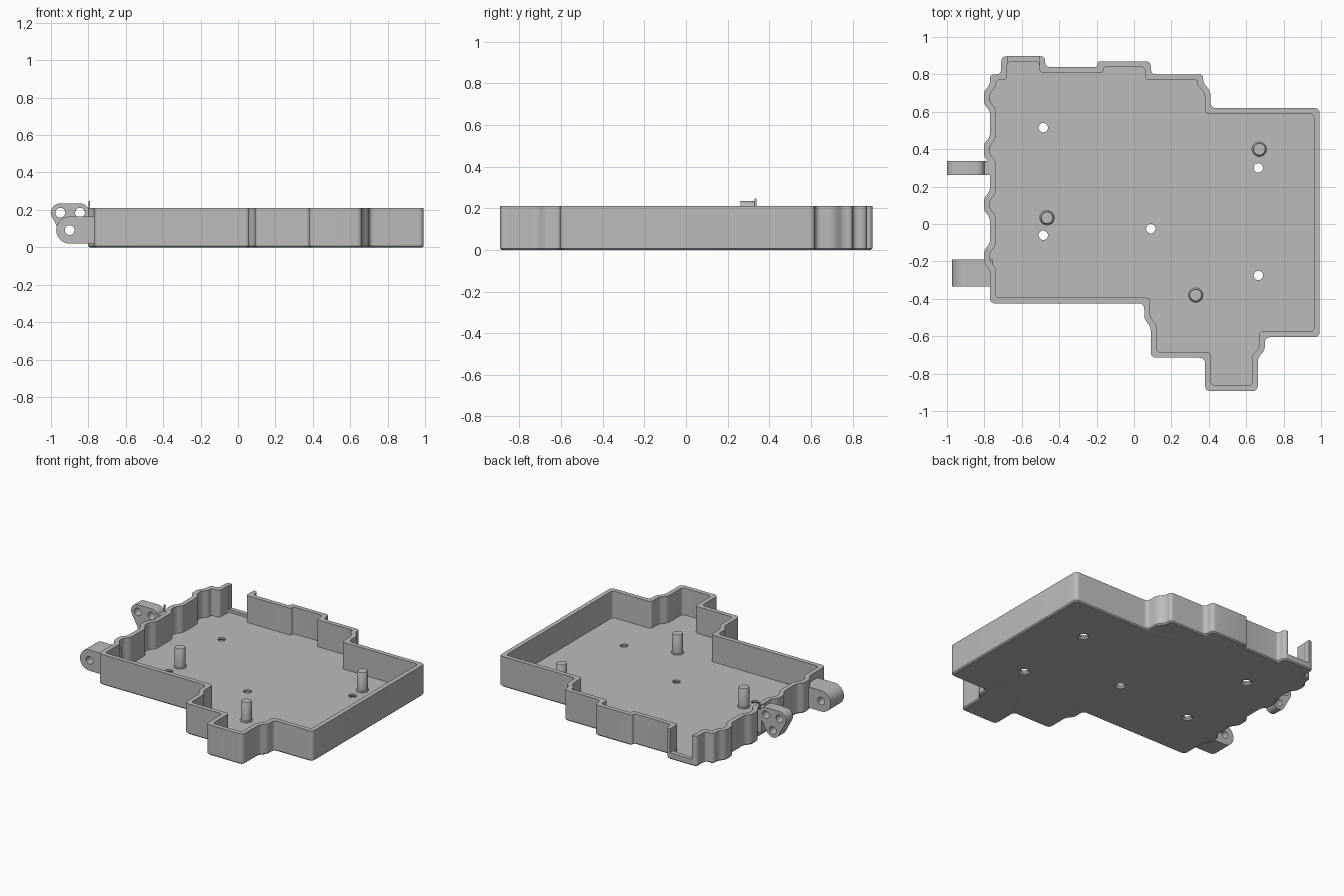
import bpy, bmesh, math
from mathutils import Vector, Matrix

if "Cube" in bpy.data.objects:
    bpy.data.objects.remove(bpy.data.objects["Cube"])

grey = bpy.data.materials.new("plain grey")
grey.use_nodes = True
COLOUR = (0.5, 0.5, 0.5, 1)
grey.diffuse_color = COLOUR
grey.node_tree.nodes["Principled BSDF"].inputs["Base Color"].default_value = COLOUR

WALL, TOP, FLOOR, CHAMFER = 0.031, 0.21, 0.025, 0.008


def finish(name, bm):
    bmesh.ops.recalc_face_normals(bm, faces=bm.faces)
    mesh = bpy.data.meshes.new(name)
    bm.to_mesh(mesh)
    bm.free()
    mesh.materials.append(grey)
    obj = bpy.data.objects.new(name, mesh)
    bpy.context.collection.objects.link(obj)
    return obj


def activate(obj):
    bpy.ops.object.select_all(action='DESELECT')
    obj.select_set(True)
    bpy.context.view_layer.objects.active = obj


def smooth(obj):
    activate(obj)
    bpy.ops.object.shade_smooth_by_angle(angle=math.radians(32))


def cut(target, cutter):
    mod = target.modifiers.new("cut", 'BOOLEAN')
    mod.operation, mod.solver, mod.object = 'DIFFERENCE', 'EXACT', cutter
    activate(target)
    bpy.ops.object.modifier_apply(modifier=mod.name)
    bpy.data.objects.remove(cutter)


def box(name, lo, hi):
    bm = bmesh.new()
    lo, hi = Vector(lo), Vector(hi)
    bmesh.ops.create_cube(bm, size=1, matrix=Matrix.Translation((lo + hi) / 2) @ Matrix.Diagonal((*(hi - lo), 1)))
    return finish(name, bm)


def lathe(name, centre, profile, axis='Z', n=32):
    """Solid of stacked circles: profile is (radius, distance along axis)."""
    bm = bmesh.new()
    rings = []
    for r, h in profile:
        ring = []
        for i in range(n):
            a = math.tau * i / n
            p = (r * math.cos(a), r * math.sin(a), h)
            ring.append(bm.verts.new(Vector(centre) + Vector(p if axis == 'Z' else (p[0], h, p[1]))))
        rings.append(ring)
    skin(bm, rings)
    return finish(name, bm)


def skin(bm, rings):
    for a, b in zip(rings, rings[1:]):
        for i in range(len(a)):
            j = (i + 1) % len(a)
            bm.faces.new((a[i], a[j], b[j], b[i]))
    bm.faces.new(rings[0])
    bm.faces.new(rings[-1])


def inset(points, d):
    """Move every edge of a counter-clockwise outline inwards by d."""
    out = []
    for i, p in enumerate(points):
        u = (p - points[i - 1]).normalized()
        v = (points[(i + 1) % len(points)] - p).normalized()
        n1, n2 = Vector((-u.y, u.x)), Vector((-v.y, v.x))
        out.append(p + (n1 + n2) * d / (1 + n1.dot(n2)))
    return out


def rounded(points, r, steps=5):
    out = []
    for i, p in enumerate(points):
        a, b = points[i - 1] - p, points[(i + 1) % len(points)] - p
        k = min(r, 0.45 * a.length, 0.45 * b.length)
        s, e = p + a.normalized() * k, p + b.normalized() * k
        for t in (j / steps for j in range(steps + 1)):
            out.append(s * (1 - t) ** 2 + p * 2 * t * (1 - t) + e * t * t)
    return out


# Outline of the tray, counter-clockwise from the front left corner of the plan
outline = [(-.77, -.425), (.055, -.425), (.055, -.51), (.09, -.55), (.09, -.715), (.38, -.715),
           (.38, -.893), (.662, -.893), (.662, -.715), (.70, -.675), (.70, -.605), (.993, -.605),
           (.993, .62), (.41, .62), (.41, .71), (.37, .755), (.37, .80), (.09, .80), (.09, .87),
           (-.195, .87), (-.195, .84), (-.475, .84), (-.475, .897), (-.71, .897), (-.71, .80),
           (-.77, .80)]
# Four outward ribs down the hinge side
for y in (.675, .395, .105, -.175):
    outline += [(-.77, y + .07), (-.802, y + .035), (-.802, y - .035), (-.77, y - .07)]
outline = [Vector(p) for p in outline]

# Tray: chamfered base, wall and inner floor in one skin
bm = bmesh.new()
rings = []
for d, r, z in ((CHAMFER, .025, 0), (0, .03, CHAMFER), (0, .03, TOP), (WALL, .022, TOP), (WALL, .022, FLOOR)):
    rings.append([bm.verts.new((p.x, p.y, z)) for p in rounded(inset(outline, d), r)])
skin(bm, rings)
tray = finish("tray", bm)

# Cable slot in the back wall
cut(tray, box("slot_cutter", (-.675, .80, .045), (-.505, .95, .3)))

# Countersunk screw holes
for x, y in ((-.485, .515), (.665, .30), (-.485, -.06), (.09, -.025), (.665, -.275)):
    cut(tray, lathe("hole_cutter", (x, y, 0), ((.036, -.01), (.036, .002), (.025, .013), (.025, .06))))
smooth(tray)

# Mounting posts with a small foot and a chamfered tip
for i, (x, y) in enumerate(((.67, .40), (-.465, .033), (.33, -.38))):
    smooth(lathe(f"post_{i + 1}", (x, y, 0),
                 ((.039, .015), (.039, .03), (.034, .035), (.034, .155), (.031, .16))))


def lug(name, circles, y0, y1, extra=()):
    """Rounded plate wrapped around circles in the xz plane."""
    bm = bmesh.new()
    for y in (y0, y1):
        for x, z, r in circles:
            for i in range(40):
                a = math.tau * i / 40
                bm.verts.new((x + r * math.cos(a), y, z + r * math.sin(a)))
        for x, z in extra:
            bm.verts.new((x, y, z))
    res = bmesh.ops.convex_hull(bm, input=bm.verts)
    bmesh.ops.delete(bm, geom=[v for v in bm.verts if not v.link_faces], context='VERTS')
    bmesh.ops.dissolve_limit(bm, angle_limit=.01, verts=bm.verts, edges=bm.edges)
    return finish(name, bm)


def bore(obj, x, z, y):
    cut(obj, lathe("bore_cutter", (x, y, z), ((.026, -.2), (.026, .2)), axis='Y'))


# Front hinge lug
front_lug = lug("front_lug", [(-.9, .092, .072)], -.335, -.19, [(-.755, .02), (-.755, .164)])
bore(front_lug, -.9, .092, -.26)
smooth(front_lug)

# Rear three-hole lug with its bracket and thin fin
rear_holes = ((-.95, .185), (-.845, .185), (-.9, .092))
rear_lug = lug("rear_lug", [(x, z, .05) for x, z in rear_holes], .262, .338)
for x, z in rear_holes:
    bore(rear_lug, x, z, .3)
smooth(rear_lug)
box("rear_lug_bracket", (-.812, .262, .05), (-.755, .338, .205))
box("rear_lug_fin", (-.798, .328, .18), (-.792, .338, .248))
